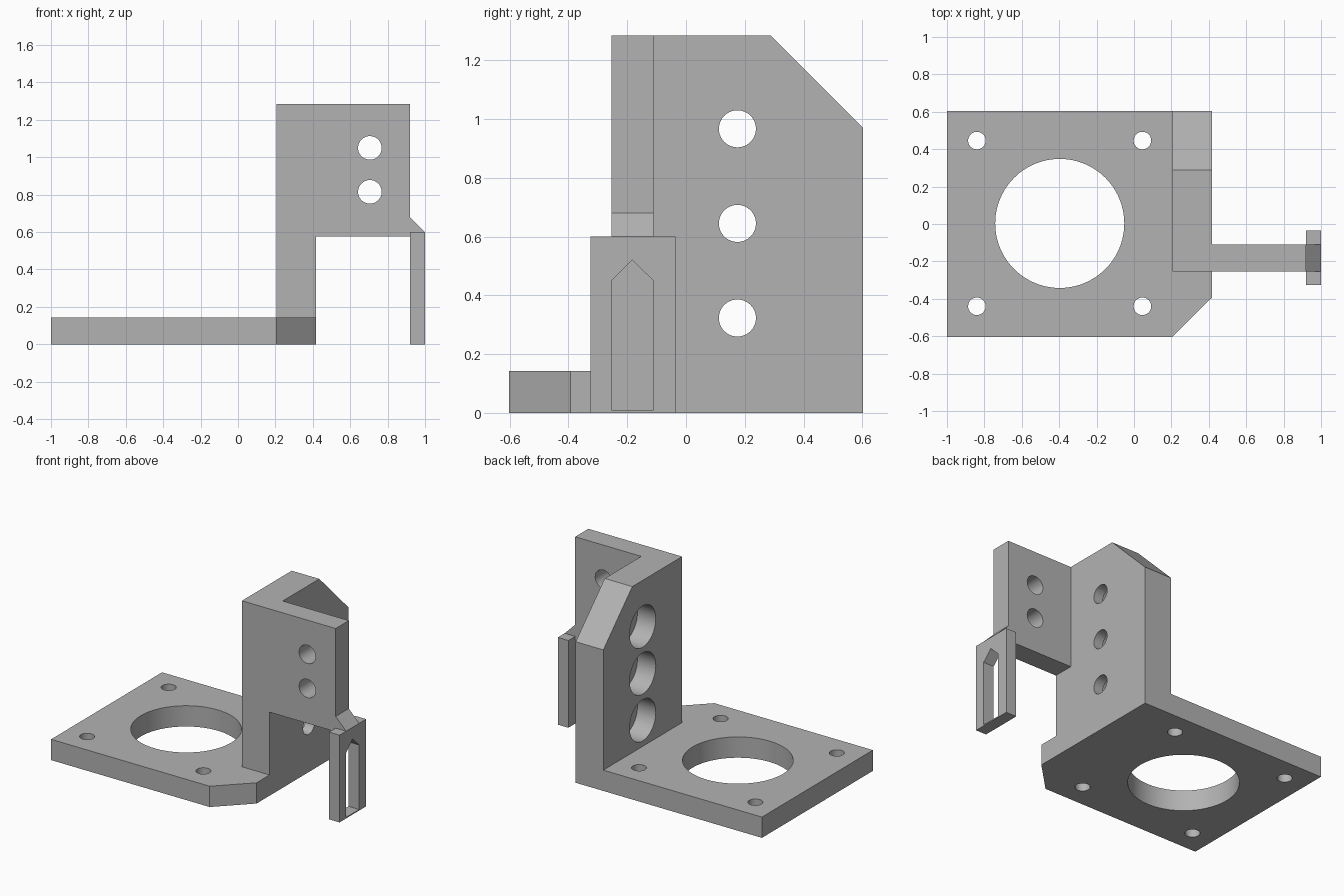
import bpy, bmesh, math
from mathutils import Vector

if "Cube" in bpy.data.objects:
    bpy.data.objects.remove(bpy.data.objects["Cube"], do_unlink=True)

grey = bpy.data.materials.new("plain grey")
grey.use_nodes = True
COLOUR = (0.45, 0.45, 0.45, 1)
grey.diffuse_color = COLOUR
grey.node_tree.nodes["Principled BSDF"].inputs["Base Color"].default_value = COLOUR

AXES = {"x": (1, 2, 0), "y": (0, 2, 1), "z": (0, 1, 2)}


def prism(name, outline, axis, low, high):
    """Extrude a flat outline along an axis between two levels."""
    u, v, w = AXES[axis]
    bm = bmesh.new()
    verts = []
    for a, b in outline:
        p = Vector()
        p[u], p[v], p[w] = a, b, low
        verts.append(bm.verts.new(p))
    face = bm.faces.new(verts)
    result = bmesh.ops.extrude_face_region(bm, geom=[face])
    step = Vector()
    step[w] = high - low
    moved = [g for g in result["geom"] if isinstance(g, bmesh.types.BMVert)]
    bmesh.ops.translate(bm, verts=moved, vec=step)
    bmesh.ops.recalc_face_normals(bm, faces=bm.faces)
    mesh = bpy.data.meshes.new(name)
    bm.to_mesh(mesh)
    bm.free()
    mesh.materials.append(grey)
    obj = bpy.data.objects.new(name, mesh)
    bpy.context.collection.objects.link(obj)
    return obj


def circle(a, b, r, n=64):
    return [(a + r * math.cos(math.tau * i / n), b + r * math.sin(math.tau * i / n))
            for i in range(n)]


def cut(obj, outline, axis, low, high):
    """Subtract a prism from a part."""
    cutter = prism("cutter", outline, axis, low, high)
    cutter.hide_render = True
    mod = obj.modifiers.new("cut", "BOOLEAN")
    mod.operation = "DIFFERENCE"
    mod.solver = "EXACT"
    mod.object = cutter
    bpy.context.view_layer.objects.active = obj
    bpy.ops.object.modifier_apply(modifier=mod.name)
    bpy.data.objects.remove(cutter, do_unlink=True)


# Base plate with a large bore and four screw holes
T = 0.143
base = prism("base_plate", [(-1, -0.603), (0.207, -0.603), (0.417, -0.393),
                            (0.417, 0.603), (-1, 0.603)], "z", 0, T)
cut(base, circle(-0.397, 0.003, 0.345, 96), "z", -0.1, 0.3)
for x in (-0.84, 0.045):
    for y in (-0.44, 0.446):
        cut(base, circle(x, y, 0.047, 32), "z", -0.1, 0.3)

# Upright wall with three counterbored holes
wall = prism("upright_wall", [(-0.253, T), (0.603, T), (0.603, 0.97),
                              (0.288, 1.285), (-0.253, 1.285)], "x", 0.207, 0.417)
for z in (0.323, 0.645, 0.967):
    cut(wall, circle(0.175, z, 0.063), "x", 0.1, 0.5)
    cut(wall, circle(0.175, z, 0.142), "x", 0.1, 0.347)

# Front mounting plate with two holes and a small sloped foot
plate = prism("front_plate", [(0.417, 0.575), (0.92, 0.575), (0.92, 0.6), (1, 0.6),
                              (0.92, 0.68), (0.92, 1.285), (0.417, 1.285)],
              "y", -0.253, -0.11)
for z in (0.815, 1.05):
    cut(plate, circle(0.705, z, 0.063), "y", -0.4, 0.1)

# Hanging tab with a pointed slot
tab = prism("slotted_tab", [(-0.325, 0), (-0.035, 0), (-0.035, 0.6), (-0.325, 0.6)],
            "x", 0.92, 1)
cut(tab, [(-0.252, 0.008), (-0.113, 0.008), (-0.113, 0.452), (-0.183, 0.52),
          (-0.252, 0.452)], "x", 0.8, 1.1)

# Smooth hole walls, keep the edges crisp
bpy.ops.object.select_all(action="DESELECT")
for obj in (base, wall, plate, tab):
    obj.select_set(True)
bpy.context.view_layer.objects.active = base
bpy.ops.object.shade_smooth_by_angle(angle=math.radians(30))
